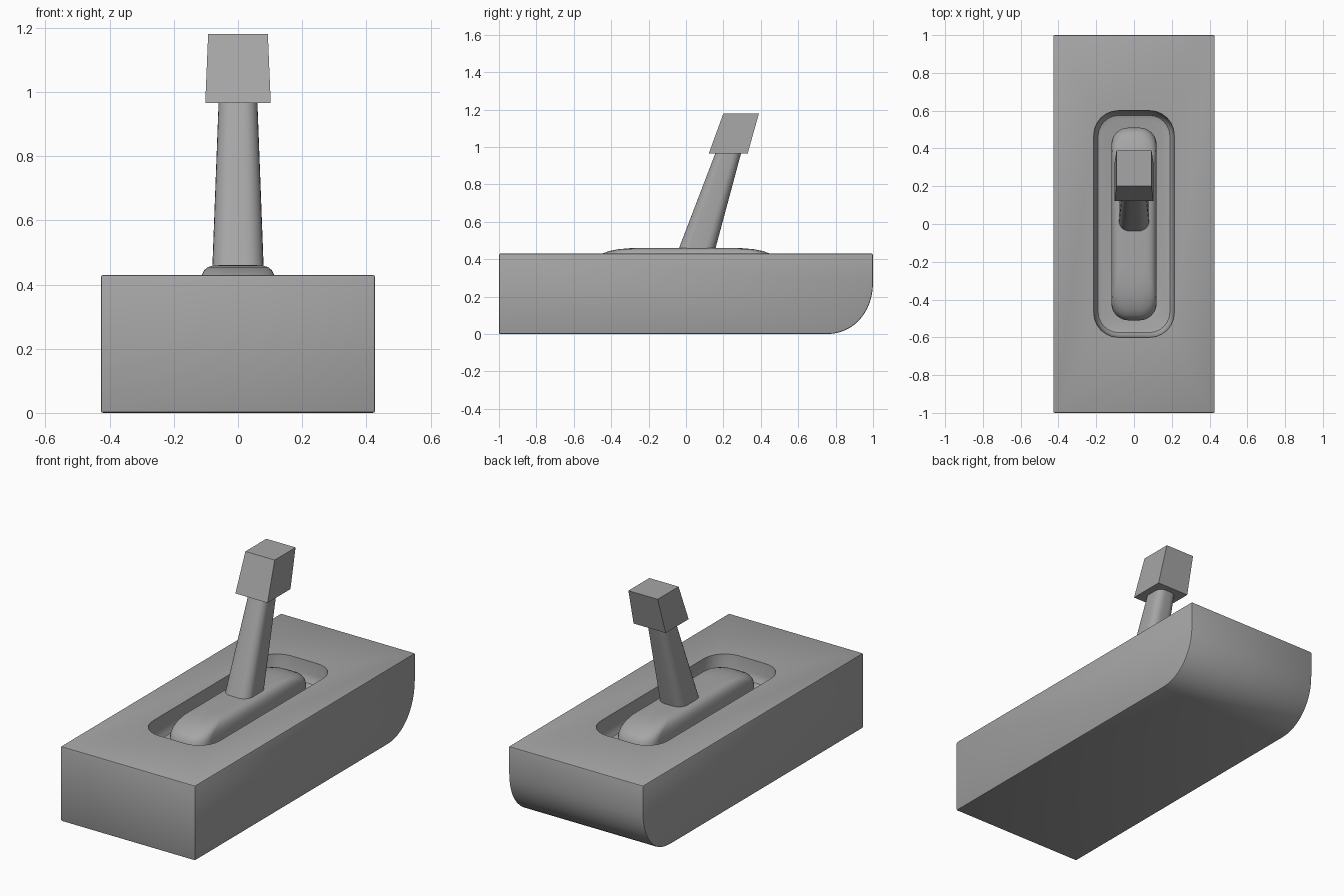
import bpy, bmesh
from math import sin, cos, pi, radians

if "Cube" in bpy.data.objects:
    bpy.data.objects.remove(bpy.data.objects["Cube"])

grey = bpy.data.materials.new("mid grey")
grey.use_nodes = True
colour = (0.38, 0.38, 0.38, 1)
grey.diffuse_color = colour
grey.node_tree.nodes["Principled BSDF"].inputs["Base Color"].default_value = colour


def ring(hx, y0, y1, r, z, steps=6):
    """Rounded rectangle at height z, from y0 to y1 and -hx to hx."""
    cy, hy = (y0 + y1) / 2, (y1 - y0) / 2
    if r == 0:
        return [(sx * hx, cy + sy * hy, z) for sx, sy in ((1, 1), (-1, 1), (-1, -1), (1, -1))]
    points = []
    for k, (sx, sy) in enumerate(((1, 1), (-1, 1), (-1, -1), (1, -1))):
        for i in range(steps + 1):
            a = (k + i / steps) * pi / 2
            points.append((sx * (hx - r) + r * cos(a), cy + sy * (hy - r) + r * sin(a), z))
    return points


def loft(name, rings):
    """Skin a stack of matching rings and cap both ends."""
    bm = bmesh.new()
    loops = [[bm.verts.new(p) for p in points] for points in rings]
    n = len(loops[0])
    for low, high in zip(loops, loops[1:]):
        for i in range(n):
            j = (i + 1) % n
            bm.faces.new((low[i], low[j], high[j], high[i]))
    bm.faces.new(loops[0][::-1])
    bm.faces.new(loops[-1])
    bmesh.ops.recalc_face_normals(bm, faces=bm.faces)
    mesh = bpy.data.meshes.new(name)
    bm.to_mesh(mesh)
    bm.free()
    mesh.materials.append(grey)
    obj = bpy.data.objects.new(name, mesh)
    bpy.context.collection.objects.link(obj)
    return obj


def activate(obj):
    bpy.ops.object.select_all(action="DESELECT")
    obj.select_set(True)
    bpy.context.view_layer.objects.active = obj


def smooth(obj, angle=28):
    activate(obj)
    bpy.ops.object.shade_smooth_by_angle(angle=radians(angle))


# Base block: side profile with a rounded lower back edge, swept across x
profile = [(-1, 0.43), (-1, 0)]
for i in range(13):
    a = i / 12 * pi / 2
    profile.append((0.75 + 0.25 * sin(a) ** 0.95, 0.28 - 0.28 * cos(a) ** 0.95 if i < 12 else 0.28))
profile.append((1, 0.43))
base = loft("base_block", [[(x, y, z) for y, z in profile] for x in (-0.427, 0.427)])
bevel = base.modifiers.new("soft edges", "BEVEL")
bevel.width = 0.007
bevel.segments = 2
bevel.limit_method = "ANGLE"
bevel.angle_limit = radians(40)

# Recess around the rocker
recess = loft("recess_cutter", [
    ring(0.17, -0.555, 0.555, 0.09, 0.31),
    ring(0.19, -0.575, 0.575, 0.11, 0.316),
    ring(0.203, -0.588, 0.588, 0.12, 0.335),
    ring(0.208, -0.593, 0.593, 0.125, 0.36),
    ring(0.213, -0.6, 0.6, 0.13, 0.425),
    ring(0.216, -0.603, 0.603, 0.13, 0.5),
])
recess.hide_render = True
cut = base.modifiers.new("recess", "BOOLEAN")
cut.operation = "DIFFERENCE"
cut.solver = "EXACT"
cut.object = recess
activate(base)
for name in [m.name for m in base.modifiers]:
    bpy.ops.object.modifier_apply(modifier=name)
bpy.data.objects.remove(recess)
smooth(base)

# Rocker: rounded mound sitting in the recess
mound = [(0.12, 0.51, 0.30), (0.12, 0.51, 0.36), (0.119, 0.502, 0.39), (0.117, 0.482, 0.413),
         (0.113, 0.45, 0.43), (0.106, 0.41, 0.444), (0.094, 0.36, 0.454), (0.078, 0.3, 0.459),
         (0.06, 0.24, 0.46)]
rocker = loft("rocker", [ring(hx, -hy, hy, hx * 0.75, z) for hx, hy, z in mound])
smooth(rocker, 40)

# Leaning, tapered lever
lever = loft("lever", [ring(0.082, -0.06, 0.142, 0.055, 0.40),
                       ring(0.06, 0.162, 0.298, 0.042, 0.98)])
smooth(lever)

# Slanted square grip on top
loft("grip", [ring(0.102, 0.122, 0.33, 0, 0.966), ring(0.093, 0.2, 0.39, 0, 1.18)])
